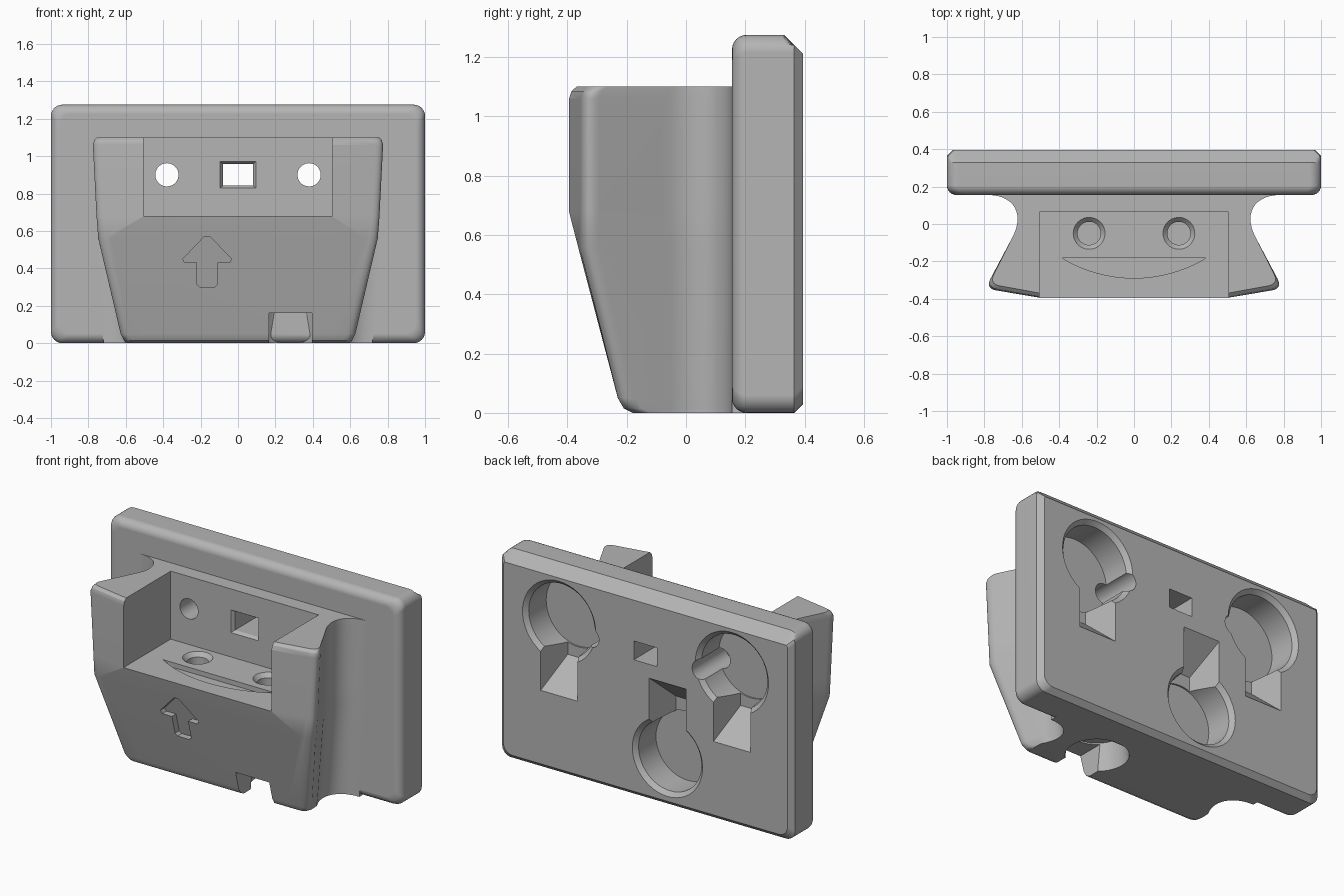
import bpy, bmesh
from math import sin, cos, pi
from mathutils import Vector

if "Cube" in bpy.data.objects:
    bpy.data.objects.remove(bpy.data.objects["Cube"])

grey = bpy.data.materials.new("light_grey")
grey.use_nodes = True
grey.diffuse_color = (0.46, 0.46, 0.46, 1)
grey.node_tree.nodes["Principled BSDF"].inputs["Base Color"].default_value = grey.diffuse_color


def loft(name, rings):
    """Closed solid through rings that share a point count."""
    bm = bmesh.new()
    loops = [[bm.verts.new(p) for p in ring] for ring in rings]
    n = len(loops[0])
    for a, b in zip(loops, loops[1:]):
        for i in range(n):
            j = (i + 1) % n
            bm.faces.new((a[i], a[j], b[j], b[i]))
    bm.faces.new(loops[0])
    bm.faces.new(loops[-1])
    bmesh.ops.recalc_face_normals(bm, faces=bm.faces)
    mesh = bpy.data.meshes.new(name)
    bm.to_mesh(mesh)
    bm.free()
    mesh.materials.append(grey)
    obj = bpy.data.objects.new(name, mesh)
    bpy.context.collection.objects.link(obj)
    return obj


def combine(obj, other, operation="DIFFERENCE"):
    mod = obj.modifiers.new("bool", "BOOLEAN")
    mod.operation, mod.solver, mod.object = operation, "EXACT", other
    bpy.context.view_layer.objects.active = obj
    bpy.ops.object.modifier_apply(modifier=mod.name)
    bpy.data.objects.remove(other)


def circle_xz(x, y, z, r, n=48):
    return [(x + r * cos(2 * pi * i / n), y, z + r * sin(2 * pi * i / n)) for i in range(n)]


def circle_xy(x, y, z, r, n=48):
    return [(x + r * cos(2 * pi * i / n), y + r * sin(2 * pi * i / n), z) for i in range(n)]


def rect_xz(x0, x1, z0, z1, y):
    return [(x0, y, z0), (x1, y, z0), (x1, y, z1), (x0, y, z1)]


def box(name, x0, x1, y0, y1, z0, z1):
    return loft(name, [rect_xz(x0, x1, z0, z1, y) for y in (y0, y1)])


def bezier(points, steps):
    """Points along a Bezier curve of any degree."""
    out = []
    for i in range(steps + 1):
        level = [Vector(p) for p in points]
        while len(level) > 1:
            level = [a.lerp(b, i / steps) for a, b in zip(level, level[1:])]
        out.append(level[0])
    return out


# Wall plate: rounded front edges, chamfered back edges, larger chamfer on top
HEIGHT = 1.275


def plate_ring(y, inset):
    r = 0.06
    ring = []
    for k, (sx, sz) in enumerate(((1, 1), (-1, 1), (-1, -1), (1, -1))):
        for i in range(7):
            a = (k + i / 6) * pi / 2
            x = sx * (1 - inset - r) + r * cos(a)
            z = HEIGHT / 2 + sz * (HEIGHT / 2 - inset - r) + r * sin(a)
            ring.append((x, y, min(z, HEIGHT - max(0, y - 0.33))))
    return ring


f = 0.05
plate_rings = [plate_ring(0.155 + f * (1 - cos(a)), f * (1 - sin(a)))
               for a in (i * pi / 12 for i in range(7))]
plate_rings += [plate_ring(0.33, 0), plate_ring(0.365, 0), plate_ring(0.395, 0.03)]
body = loft("holder_body", plate_rings)


# Front block: waisted sides, raked lower front
def block_ring(z, front, flat, tip_x, tip_y, shift):
    flat_end, tip = Vector((flat, front)), Vector((tip_x, tip_y))
    neck = [Vector((x - shift, y)) for x, y in
            ((0.655, -0.08), (0.58, 0.05), (0.64, 0.155), (0.78, 0.155))]
    r = 0.06
    half = [flat_end]
    half += bezier((tip + (flat_end - tip).normalized() * r, tip,
                    tip + (neck[0] - tip).normalized() * r), 8)
    half += bezier(neck, 14)
    half.append(Vector((0.78 - shift, 0.22)))
    return ([(p.x, p.y, z) for p in half] + [(-p.x, p.y, z) for p in reversed(half)])


block = loft("front_block", [
    block_ring(0.0, -0.18, 0.5, 0.60, -0.18, 0.06),
    block_ring(0.015, -0.21, 0.5, 0.62, -0.21, 0.06),
    block_ring(0.05, -0.23, 0.5, 0.64, -0.23, 0.055),
    block_ring(0.56, -0.364, 0.68, 0.765, -0.35, 0.015),
    block_ring(0.68, -0.395, 0.5, 0.775, -0.345, 0.01),
    block_ring(1.06, -0.395, 0.5, 0.795, -0.345, 0),
    block_ring(1.085, -0.387, 0.5, 0.788, -0.337, 0),
    block_ring(1.1, -0.37, 0.5, 0.775, -0.32, 0),
])

# Open tray in the block, with round sockets and a crescent recess in its floor
FLOOR = 0.68
combine(block, box("tray_cut", -0.505, 0.505, -0.6, 0.065, FLOOR, 1.3))
for x in (-0.24, 0.24):
    combine(block, loft("socket_cut", [
        circle_xy(x, -0.05, FLOOR + 0.02, 0.085), circle_xy(x, -0.05, FLOOR, 0.085),
        circle_xy(x, -0.05, FLOOR - 0.025, 0.062), circle_xy(x, -0.05, FLOOR - 0.2, 0.062)]))
crescent = bezier(((-0.385, -0.175), (-0.2, -0.28), (0, -0.31), (0.2, -0.28), (0.385, -0.175)), 24)
combine(block, loft("crescent_cut", [[(p.x, p.y * 1.04, z) for p in crescent]
                                     for z in (FLOOR - 0.03, FLOOR + 0.03)]))

# Arrow engraved in the raked front
arrow = [(-0.055, 0.315), (-0.04, 0.3), (0.04, 0.3), (0.055, 0.315), (0.055, 0.43),
         (0.12, 0.43), (0.13, 0.45), (0.015, 0.57), (-0.015, 0.57), (-0.13, 0.45),
         (-0.12, 0.43), (-0.055, 0.43)]
combine(block, loft("arrow_cut", [
    [(x - 0.165, -0.6, z) for x, z in arrow],
    [(x - 0.165, -0.217 - 0.262 * z + 0.04, z) for x, z in arrow]]))

# Drain cavity under the block and its front notch
combine(block, loft("cavity_cut", [circle_xy(0.28, 0.02, -0.05, 0.18),
                                   circle_xy(0.28, 0.02, 0.168, 0.16)]))
combine(block, box("notch_cut", 0.165, 0.395, -0.5, 0.02, -0.05, 0.16))

combine(body, block, "UNION")

# Keyhole mounts in the back: round pocket with a ramped slot
for x, z, r, way in ((0.59, 0.94, 0.25, -1), (-0.59, 0.94, 0.25, -1), (-0.15, 0.3, 0.24, 1)):
    combine(body, loft("keyhole_cut", [
        circle_xz(x, 0.43, z, r), circle_xz(x, 0.395, z, r),
        circle_xz(x, 0.37, z, r - 0.025), circle_xz(x, 0.2, z, r - 0.025)]))
    combine(body, loft("slot_cut", [
        rect_xz(x - 0.13, x + 0.13, z, z + way * 0.47, 0.41),
        rect_xz(x - 0.07, x + 0.07, z, z + way * 0.29, 0.21)]))

# Through holes and the square window with a flared front rim
for x in (-0.38, 0.38):
    combine(body, loft("hole_cut", [circle_xz(x, y, 0.9, 0.062) for y in (-0.1, 0.5)]))
combine(body, loft("window_cut", [
    rect_xz(-0.095, 0.095, 0.83, 0.97, 0.03), rect_xz(-0.095, 0.095, 0.83, 0.97, 0.065),
    rect_xz(-0.08, 0.08, 0.842, 0.958, 0.085), rect_xz(-0.08, 0.08, 0.842, 0.958, 0.5)]))

# Smooth fillets, crisp edges
bpy.ops.object.select_all(action="DESELECT")
body.select_set(True)
bpy.context.view_layer.objects.active = body
bpy.ops.object.shade_smooth_by_angle(angle=0.5)
weighted = body.modifiers.new("weighted_normals", "WEIGHTED_NORMAL")
weighted.keep_sharp = True
